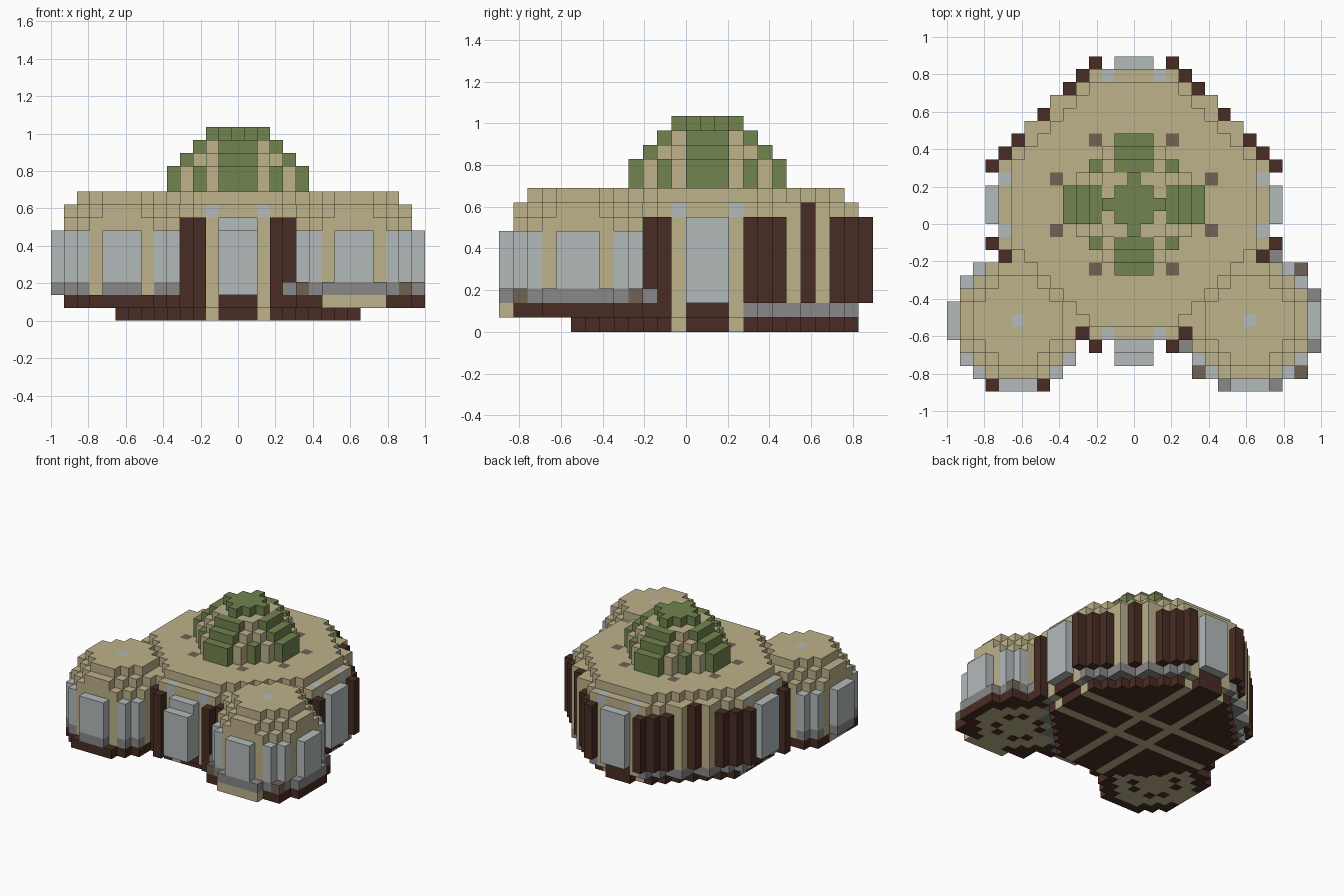
import bpy
import bmesh
from mathutils import Vector

if "Cube" in bpy.data.objects:
    bpy.data.objects.remove(bpy.data.objects["Cube"], do_unlink=True)

S = 2 / 29  # block size


def linear(c):
    c /= 255
    return c / 12.92 if c <= 0.04045 else ((c + 0.055) / 1.055) ** 2.4


def material(name, *rgb):
    m = bpy.data.materials.new(name)
    m.use_nodes = True
    col = [linear(c) for c in rgb] + [1]
    m.diffuse_color = col
    bsdf = m.node_tree.nodes["Principled BSDF"]
    bsdf.inputs["Base Color"].default_value = col
    bsdf.inputs["Roughness"].default_value = 0.9
    return m


MATS = {
    "tan": material("sand tan", 189, 178, 139),
    "green": material("moss green", 113, 131, 79),
    "brown": material("dark brown", 72, 44, 35),
    "light": material("pale grey", 179, 186, 187),
    "grey": material("mid grey", 136, 136, 136),
    "taupe": material("taupe", 113, 98, 84),
}
NAMES = list(MATS)
blocks = {}  # (u, v, layer) -> (part, colour)


def put(part, colour, cells, low, high=None):
    """Stack blocks on plan cells from layer low to layer high."""
    for u, v in cells:
        for k in range(low, (low if high is None else high) + 1):
            blocks[u, v, k] = (part, colour)


def rows(halves, cu=0, cv=0):
    """Symmetric plan shape from the half width of each row outwards."""
    return {(cu + u, cv + sign * r) for r, h in enumerate(halves)
            for sign in (-1, 1) for u in range(-h, h + 1)}


def erode(cells):
    return {(u, v) for u, v in cells
            if {(u + 1, v), (u - 1, v), (u, v + 1), (u, v - 1)} <= cells}


def around(points, cu=0, cv=0):
    """Mirror plan cells in both axes and across the diagonal."""
    return {(cu + sa * p, cv + sb * q) for a, b in points for p, q in ((a, b), (b, a))
            for sa in (-1, 1) for sb in (-1, 1)}


PANEL = [(5, 0), (5, 1)]
SLANT = [(4, 3)]

# Two round front towers
for side, label in ((-1, "right"), (1, "left")):
    c = (side * 9, -9)
    core = rows((4, 4, 4, 3, 2), *c)
    panels = around(PANEL + SLANT, *c)
    # Footing with a brown rim and a patterned underside
    put(label + "_tower_base", "tan", core, 1)
    put(label + "_tower_base", "brown", panels | around([(4, 2), (3, 3), (2, 1)], *c), 1)
    front = {(c[0] + a, -14) for a in range(-2, 3)}
    put(label + "_tower_base", "tan" if side > 0 else "brown", front, 1)
    # Walls, sill and window panels
    put(label + "_tower_wall", "tan", core, 2, 6)
    put(label + "_tower_sill", "grey", panels, 2)
    put(label + "_tower_windows", "light", panels, 3, 6)
    if side > 0:
        put("left_tower_base", "brown", around([(5, 2), (4, 4)], *c) - front, 1)
        put("left_tower_sill", "grey", around([(5, 2)], *c), 2)
        put("left_tower_sill", "taupe", around([(4, 4)], *c), 2)
    else:
        for k in (1, 2):
            for v in (-10, -9, -8):
                if k == 1:
                    blocks.pop((-14, v, k), None)
    # Stepped roof
    put(label + "_tower_roof", "tan", rows((4, 4, 4, 3, 2), *c), 7)
    put(label + "_tower_roof", "tan", rows((4, 4, 3, 2, 1), *c), 8)
    put(label + "_tower_roof", "tan", rows((3, 3, 2, 1), *c), 9)
    put(label + "_tower_roof", "light", [c], 9)

# Round main hall: foundation crossed by tan strips
body = rows((10, 10, 10, 10, 9, 8, 8, 6, 6, 4, 3))
inner = erode(body)
put("foundation", "brown", inner, 0)
put("foundation", "tan", {p for p in inner if 2 in (abs(p[0]), abs(p[1]))}, 0)
put("foundation", "brown", [(u, 10) for u in (-1, 0, 1)], 0)

# Hall sill and walls
put("hall_sill", "grey", body, 1)
put("hall_sill", "brown", {p for p in body if min(abs(p[0]), abs(p[1])) < 2}, 1)
put("hall_sill", "tan", around([(10, 2)]), 1)
put("hall_wall", "tan", body, 2, 7)

# Brown pillars around the hall
pillars = around([(11, 3), (10, 4), (9, 5)])
put("pillars", "brown", pillars, 2, 7)
put("pillars", "brown", {p for p in pillars if p[1] in (-11, -3)}, 1)
put("pillars", "brown", around([(7, 7)]), 2, 8)

# Large hall windows, the front one deeper
put("hall_windows", "light", around([(11, 0), (11, 1)]), 2, 7)
put("hall_windows", "light", [(u, -12) for u in (-1, 0, 1)], 2, 6)

# Hall roof with pale eave blocks and flush vents
put("hall_roof", "tan", body, 8)
put("hall_roof", "light", around([(10, 2)]), 8)
put("hall_roof", "tan", inner, 9)
put("hall_roof", "taupe", [(su * a, sv * b) for a, b in ((3, 5), (6, 2))
                           for su in (-1, 1) for sv in (-1, 1)], 9)

# Stepped dome with green ribs and cap
dome = ((10, (5, 5, 4, 3, 2, 1)), (11, (5, 5, 4, 3, 2, 1)),
        (12, (4, 4, 3, 2, 1)), (13, (3, 3, 2, 1)))
for layer, halves in dome:
    cells = rows(halves)
    put("dome", "tan", cells, layer)
    put("dome_ribs", "green", {p for p in cells if max(map(abs, p)) > 2
                               and (min(map(abs, p)) < 2 or abs(p[0]) == abs(p[1]))}, layer)
put("dome_cap", "green", rows((2, 1, 0)) | rows((1, 1)), 14)

# Build one mesh per part from the exposed block faces
AXES = [Vector(a) for a in ((1, 0, 0), (0, 1, 0), (0, 0, 1))]
for part in dict.fromkeys(p for p, _ in blocks.values()):
    bm = bmesh.new()
    verts = {}

    def corner(p):
        key = tuple(round(2 * c) for c in p)
        if key not in verts:
            verts[key] = bm.verts.new((p.x * S, (p.y + 1.5) * S, (p.z + 0.5) * S))
        return verts[key]

    for cell, (owner, colour) in blocks.items():
        if owner != part:
            continue
        for i in range(3):
            for sign in (1, -1):
                n = AXES[i] * sign
                pos = Vector(cell)
                if tuple(int(c) for c in pos + n) in blocks:
                    continue
                a, b = AXES[(i + 1) % 3] / 2, AXES[(i + 2) % 3] / 2 * sign
                mid = pos + n / 2
                face = bm.faces.new([corner(mid + d) for d in (-a - b, a - b, a + b, b - a)])
                face.material_index = NAMES.index(colour)
    mesh = bpy.data.meshes.new(part)
    bm.to_mesh(mesh)
    bm.free()
    for m in MATS.values():
        mesh.materials.append(m)
    bpy.context.collection.objects.link(bpy.data.objects.new(part, mesh))
